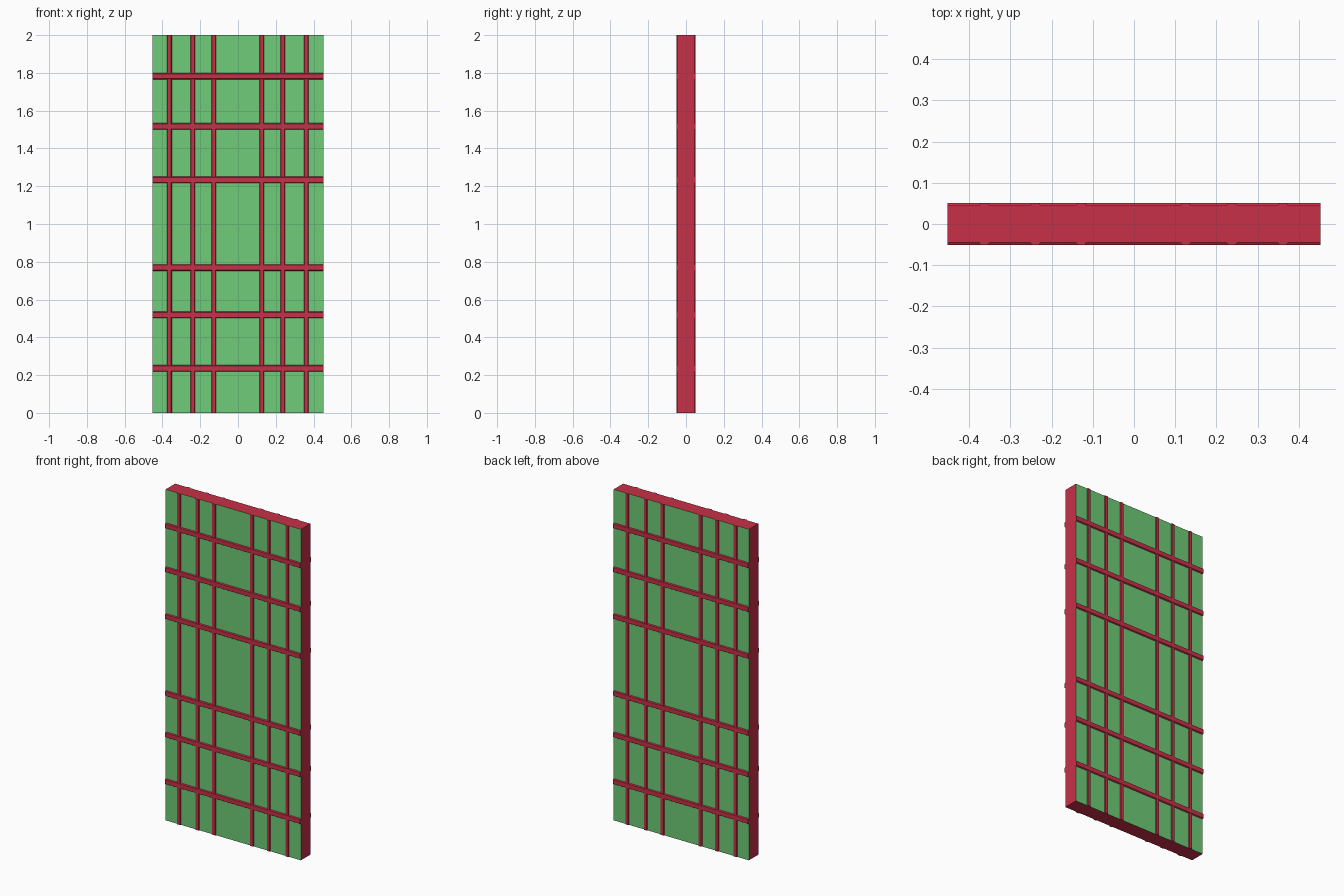
import bpy
import bmesh

if "Cube" in bpy.data.objects:
    bpy.data.objects.remove(bpy.data.objects["Cube"])

HALF_W, HEIGHT = 0.452, 2.0
CORE_Y = 0.045


def material(name, color):
    m = bpy.data.materials.new(name)
    m.diffuse_color = color
    m.use_nodes = True
    m.node_tree.nodes["Principled BSDF"].inputs["Base Color"].default_value = m.diffuse_color
    return m


RED = material("frame_red", (0.58, 0.03, 0.065, 1))
GREEN = material("panel_green", (0.156, 0.604, 0.188, 1))


def finish(name, bm, mats):
    bmesh.ops.recalc_face_normals(bm, faces=bm.faces)
    mesh = bpy.data.meshes.new(name)
    bm.to_mesh(mesh)
    bm.free()
    for m in mats:
        mesh.materials.append(m)
    obj = bpy.data.objects.new(name, mesh)
    bpy.context.collection.objects.link(obj)
    return obj


def strip(name, pos, base, top, out, vertical):
    """Bevelled lattice strip on both faces of the panel."""
    profile = [(-base / 2, CORE_Y), (-top / 2, out), (top / 2, out), (base / 2, CORE_Y)]
    ends = (0, HEIGHT) if vertical else (-HALF_W, HALF_W)
    bm = bmesh.new()
    for side in (-1, 1):
        rings = []
        for e in ends:
            rings.append([bm.verts.new((pos + a, side * y, e) if vertical
                                       else (e, side * y, pos + a))
                          for a, y in profile])
        lo, hi = rings
        bm.faces.new(lo)
        bm.faces.new(hi)
        # The base is left closed so each strip is a solid bar
        for i in range(4):
            j = (i + 1) % 4
            bm.faces.new((lo[i], lo[j], hi[j], hi[i]))
    return finish(name, bm, [RED])


# Panel slab: red edges, green front and back
bm = bmesh.new()
bmesh.ops.create_cube(bm, size=1)
for v in bm.verts:
    v.co = (v.co.x * 2 * HALF_W, v.co.y * 2 * CORE_Y, (v.co.z + 0.5) * HEIGHT)
bm.normal_update()
for f in bm.faces:
    f.material_index = 1 if abs(f.normal.y) > 0.5 else 0
finish("door_panel", bm, [RED, GREEN])

# Vertical lattice strips
for i, x in enumerate((-0.363, -0.239, -0.128, 0.125, 0.237, 0.361)):
    strip(f"vertical_strip_{i + 1}", x, 0.025, 0.018, 0.0505, True)

# Horizontal lattice strips
for i, z in enumerate((0.236, 0.519, 0.769, 1.234, 1.517, 1.782)):
    strip(f"horizontal_strip_{i + 1}", z, 0.034, 0.026, 0.0515, False)
